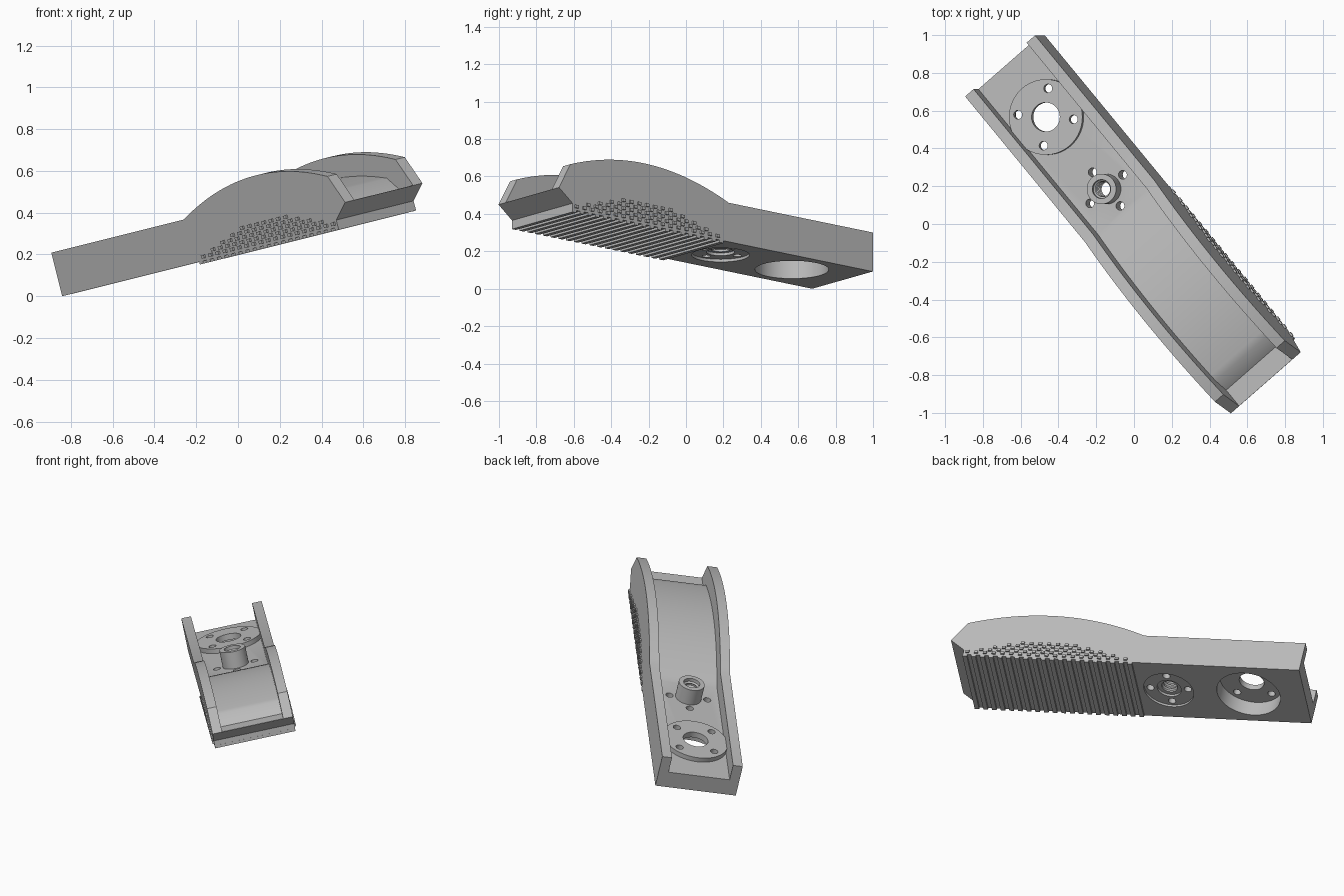
import bpy, bmesh, math
from mathutils import Matrix, Vector

cube = bpy.data.objects.get("Cube")
if cube:
    bpy.data.objects.remove(cube, do_unlink=True)

# Part frame: u along the length, v across the width, w up through the thickness
V = Vector((0.74, 0.647, 0.184)).normalized()
W = Vector((-0.243, 0, 0.97))
W = (W - V * W.dot(V)).normalized()
U = V.cross(W)
FRAME = Matrix((U, V, W)).transposed().to_4x4()
FRAME.translation = (-0.842, 0.675, 0)
WIDTH, WALL, FLOOR = 0.5, 0.06, 0.108
MID = WIDTH / 2

grey = bpy.data.materials.new("mid grey")
grey.use_nodes = True
grey.diffuse_color = (0.5, 0.5, 0.5, 1)
grey.node_tree.nodes["Principled BSDF"].inputs["Base Color"].default_value = (0.5, 0.5, 0.5, 1)


def finish(name, bm):
    bmesh.ops.recalc_face_normals(bm, faces=bm.faces)
    bmesh.ops.transform(bm, matrix=FRAME, verts=bm.verts)
    mesh = bpy.data.meshes.new(name)
    bm.to_mesh(mesh)
    bm.free()
    mesh.materials.append(grey)
    ob = bpy.data.objects.new(name, mesh)
    bpy.context.collection.objects.link(ob)
    return ob


def prism(name, profile, v0, v1):
    """Extrude a (u, w) profile across the width."""
    bm = bmesh.new()
    face = bm.faces.new([bm.verts.new((u, v0, w)) for u, w in profile])
    ext = bmesh.ops.extrude_face_region(bm, geom=[face])["geom"]
    moved = [g for g in ext if isinstance(g, bmesh.types.BMVert)]
    bmesh.ops.translate(bm, vec=(0, v1 - v0, 0), verts=moved)
    return finish(name, bm)


def add_cylinder(bm, u, v, r, w0, w1, sides=48):
    place = Matrix.Translation((u, v, (w0 + w1) / 2))
    bmesh.ops.create_cone(bm, cap_ends=True, segments=sides, radius1=r, radius2=r,
                          depth=w1 - w0, matrix=place)


def cylinder(name, *args):
    bm = bmesh.new()
    add_cylinder(bm, *args)
    return finish(name, bm)


def add_box(bm, centre, size):
    place = Matrix.Translation(centre) @ Matrix.Diagonal((*size, 1))
    bmesh.ops.create_cube(bm, size=1, matrix=place)


def select_only(ob):
    bpy.ops.object.select_all(action='DESELECT')
    ob.select_set(True)
    bpy.context.view_layer.objects.active = ob


def combine(target, other, operation):
    mod = target.modifiers.new("cut", 'BOOLEAN')
    mod.operation, mod.solver, mod.object = operation, 'EXACT', other
    other.hide_render = True
    select_only(target)
    bpy.ops.object.modifier_apply(modifier=mod.name)
    bpy.data.objects.remove(other, do_unlink=True)


def hump(u):
    """Height of the arched wall top."""
    t = (u - 1.01) / 1.11
    return 0.215 + 0.033 * t + 0.416 * t * (1 - t)


def arch(u0, u1, drop, steps=28):
    points = [u0 + (u1 - u0) * i / steps for i in range(steps + 1)]
    return [(u, hump(u) - drop) for u in points]


# Channel body with arched walls and a pointed front end
body = prism("channel_body",
             [(0, 0), (2.105, 0), (2.105, 0.035), (2.2, 0.107)]
             + arch(2.12, 1.01, 0) + [(0, 0.215)], 0, WIDTH)
trough = prism("trough_cutter",
               [(-0.1, FLOOR)] + arch(1.01, 2.025, 0.107)
               + [(2.09, FLOOR), (2.4, FLOOR), (2.4, 0.6), (-0.1, 0.6)],
               WALL, WIDTH - WALL)
combine(body, trough, 'DIFFERENCE')

# Raised flange with a pocket beneath, and an upright threaded boss
FLANGE, BOSS = 0.355, 0.855
combine(body, cylinder("flange", FLANGE, MID, 0.2, 0.06, 0.138, 64), 'UNION')
combine(body, cylinder("pocket", FLANGE, MID, 0.197, -0.1, 0.1, 64), 'DIFFERENCE')
combine(body, cylinder("boss", BOSS, MID, 0.08, 0.06, 0.215), 'UNION')
combine(body, cylinder("recess", BOSS, MID, 0.155, -0.1, 0.015, 64), 'DIFFERENCE')
combine(body, cylinder("counterbore", BOSS, MID, 0.075, -0.1, 0.03), 'DIFFERENCE')

# Centre holes and the two rings of four bolt holes
bm = bmesh.new()
add_cylinder(bm, FLANGE, MID, 0.077, -0.1, 0.4)
add_cylinder(bm, BOSS, MID, 0.05, -0.1, 0.4)
for centre, ring, turn in ((FLANGE, 0.152, math.pi / 4), (BOSS, 0.117, 0)):
    for k in range(4):
        a = turn + k * math.pi / 2
        add_cylinder(bm, centre + ring * math.cos(a), MID + ring * math.sin(a),
                     0.023, -0.1, 0.4, 24)
combine(body, finish("hole_cutters", bm), 'DIFFERENCE')
select_only(body)
bpy.ops.object.shade_smooth_by_angle(angle=math.radians(30))

# Thread ridges inside the boss
bm = bmesh.new()
SIDES = 32
for n in range(6):
    w = 0.05 + n * 0.027
    rings = []
    for r, dw in ((0.052, -0.01), (0.04, 0), (0.052, 0.01)):
        rings.append([bm.verts.new((BOSS + r * math.cos(math.tau * i / SIDES),
                                    MID + r * math.sin(math.tau * i / SIDES), w + dw))
                      for i in range(SIDES)])
    for j in range(3):
        a, b = rings[j], rings[(j + 1) % 3]
        for i in range(SIDES):
            k = (i + 1) % SIDES
            bm.faces.new((a[i], a[k], b[k], b[i]))
select_only(finish("boss_thread", bm))
bpy.ops.object.shade_smooth_by_angle(angle=math.radians(30))

# Grip ribs across the underside
bm = bmesh.new()
for i in range(20):
    add_box(bm, (1.06 + i * 0.0543, MID, -0.004), (0.028, WIDTH, 0.018))
finish("grip_ribs", bm)

# Staggered grip studs on both side walls, in rows that shorten upward
bm = bmesh.new()
PITCH = 0.055
for row in range(5):
    u = 1.09 + row * 1.5 * PITCH
    end = 2.12 - row * 1.5 * PITCH
    while u < end:
        for v in (0, WIDTH):
            add_box(bm, (u, v, 0.02 + row * 0.022), (0.022, 0.02, 0.016))
        u += PITCH
finish("grip_studs", bm)
